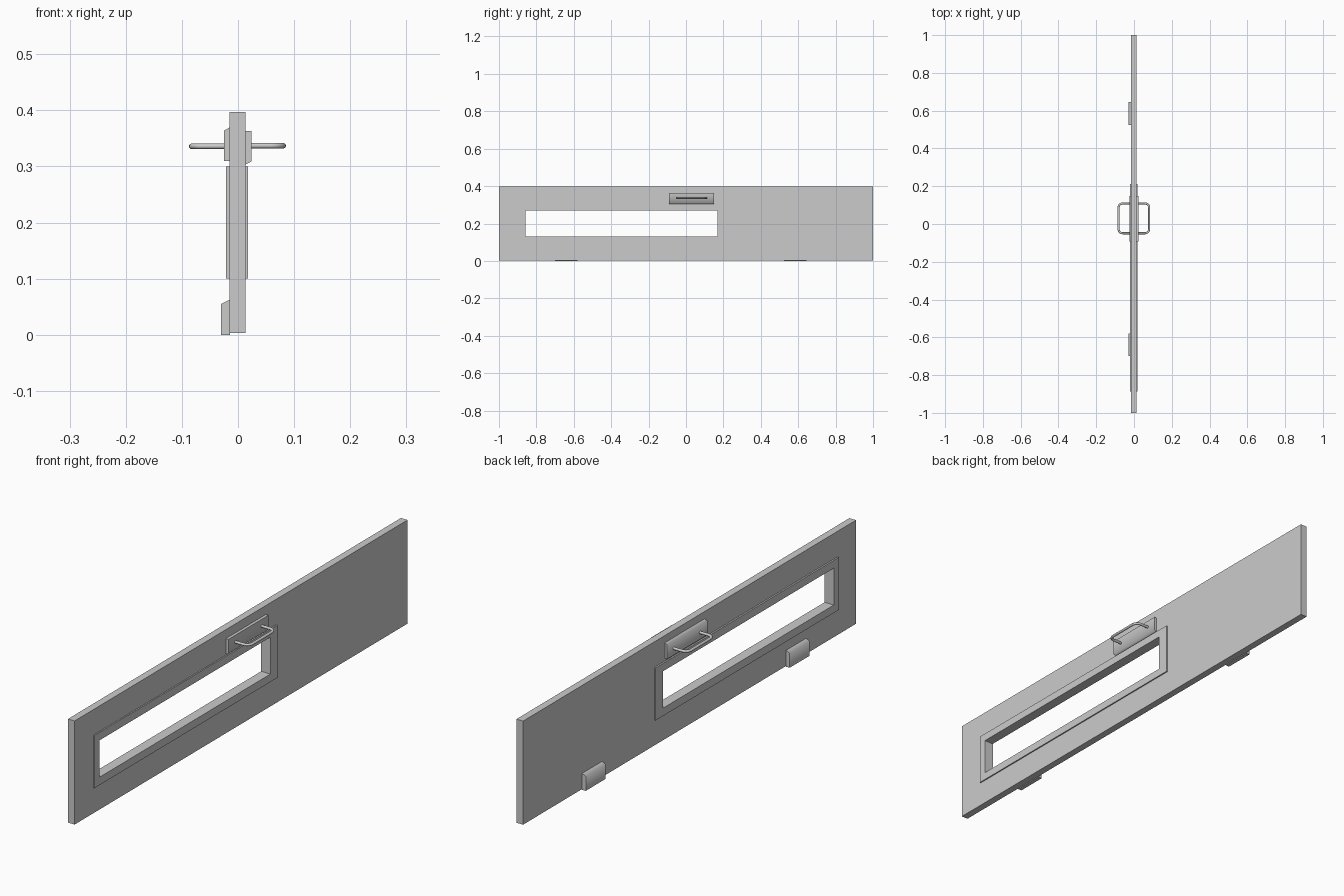
import bpy, bmesh, math
from mathutils import Vector

if "Cube" in bpy.data.objects:
    bpy.data.objects.remove(bpy.data.objects["Cube"])


def finish(bm, name, angle):
    bmesh.ops.recalc_face_normals(bm, faces=bm.faces)
    me = bpy.data.meshes.new(name)
    bm.to_mesh(me)
    bm.free()
    ob = bpy.data.objects.new(name, me)
    bpy.context.collection.objects.link(ob)
    bpy.ops.object.select_all(action='DESELECT')
    ob.select_set(True)
    bpy.context.view_layer.objects.active = ob
    bpy.ops.object.shade_smooth_by_angle(angle=math.radians(angle))
    return ob


def ring_panel(name, x0, x1, outer, inner):
    """Rectangular panel with a rectangular opening; rects are (y0, y1, z0, z1)."""
    bm = bmesh.new()

    def loop(r, x):
        y0, y1, z0, z1 = r
        return [bm.verts.new((x, y, z)) for y, z in
                ((y0, z0), (y1, z0), (y1, z1), (y0, z1))]
    loops = [loop(outer, x0), loop(outer, x1), loop(inner, x1), loop(inner, x0)]
    for a, b in zip(loops, loops[1:] + loops[:1]):
        for i in range(4):
            j = (i + 1) % 4
            bm.faces.new((a[i], a[j], b[j], b[i]))
    return finish(bm, name, 30)


def prism(name, profile, y0, y1):
    """Extrude an (x, z) profile along y."""
    bm = bmesh.new()
    face = bm.faces.new([bm.verts.new((x, y0, z)) for x, z in profile])
    ext = bmesh.ops.extrude_face_region(bm, geom=[face])['geom']
    bmesh.ops.translate(bm, vec=(0, y1 - y0, 0),
                        verts=[v for v in ext if isinstance(v, bmesh.types.BMVert)])
    return finish(bm, name, 70)


def handle(name, side, z, reach, root):
    """U-shaped bar with rounded corners, swept as a tube."""
    ya, yb, r, sides = -0.049, 0.109, 0.022, 12
    path = [Vector((side * root, ya, z))]
    for cy, start in ((ya + r, -90), (yb - r, 0)):
        for k in range(7):
            a = math.radians(start + 15 * k)
            path.append(Vector((side * (reach - r + r * math.cos(a)),
                                cy + r * math.sin(a), z)))
    path.append(Vector((side * root, yb, z)))
    bm = bmesh.new()
    rings = []
    for i, p in enumerate(path):
        t = (path[min(i + 1, len(path) - 1)] - path[max(i - 1, 0)]).normalized()
        n = t.cross(Vector((0, 0, 1)))
        rings.append([bm.verts.new(p + 0.0055 * math.cos(a) * n
                                   + Vector((0, 0, 0.005 * math.sin(a))))
                      for a in (2 * math.pi * k / sides for k in range(sides))])
    for a, b in zip(rings, rings[1:]):
        for k in range(sides):
            m = (k + 1) % sides
            bm.faces.new((a[k], a[m], b[m], b[k]))
    bm.faces.new(rings[0])
    bm.faces.new(rings[-1])
    return finish(bm, name, 40)


# Main panel and the window frame that lines its opening
ring_panel("panel", -0.015, 0.013, (-1, 1, 0.003, 0.397),
           (-0.865, 0.175, 0.123, 0.277))
ring_panel("window_frame", -0.021, 0.018, (-0.888, 0.212, 0.10, 0.30),
           (-0.858, 0.169, 0.13, 0.27))

# Mounting plates on both faces, one the upside-down copy of the other
prism("left_handle_plate", [(-0.014, 0.31), (-0.025, 0.31),
                            (-0.025, 0.364), (-0.014, 0.370)], -0.092, 0.149)
prism("right_handle_plate", [(0.012, 0.363), (0.024, 0.363),
                             (0.024, 0.309), (0.012, 0.303)], -0.092, 0.149)

# Grab handles
handle("left_handle", -1, 0.336, 0.082, 0.02)
handle("right_handle", 1, 0.337, 0.080, 0.019)

# Hinge blocks along the lower edge
for label, y in (("front", -0.70), ("back", 0.525)):
    prism(label + "_hinge", [(-0.014, 0.0), (-0.030, 0.0),
                             (-0.030, 0.055), (-0.014, 0.063)], y, y + 0.12)
